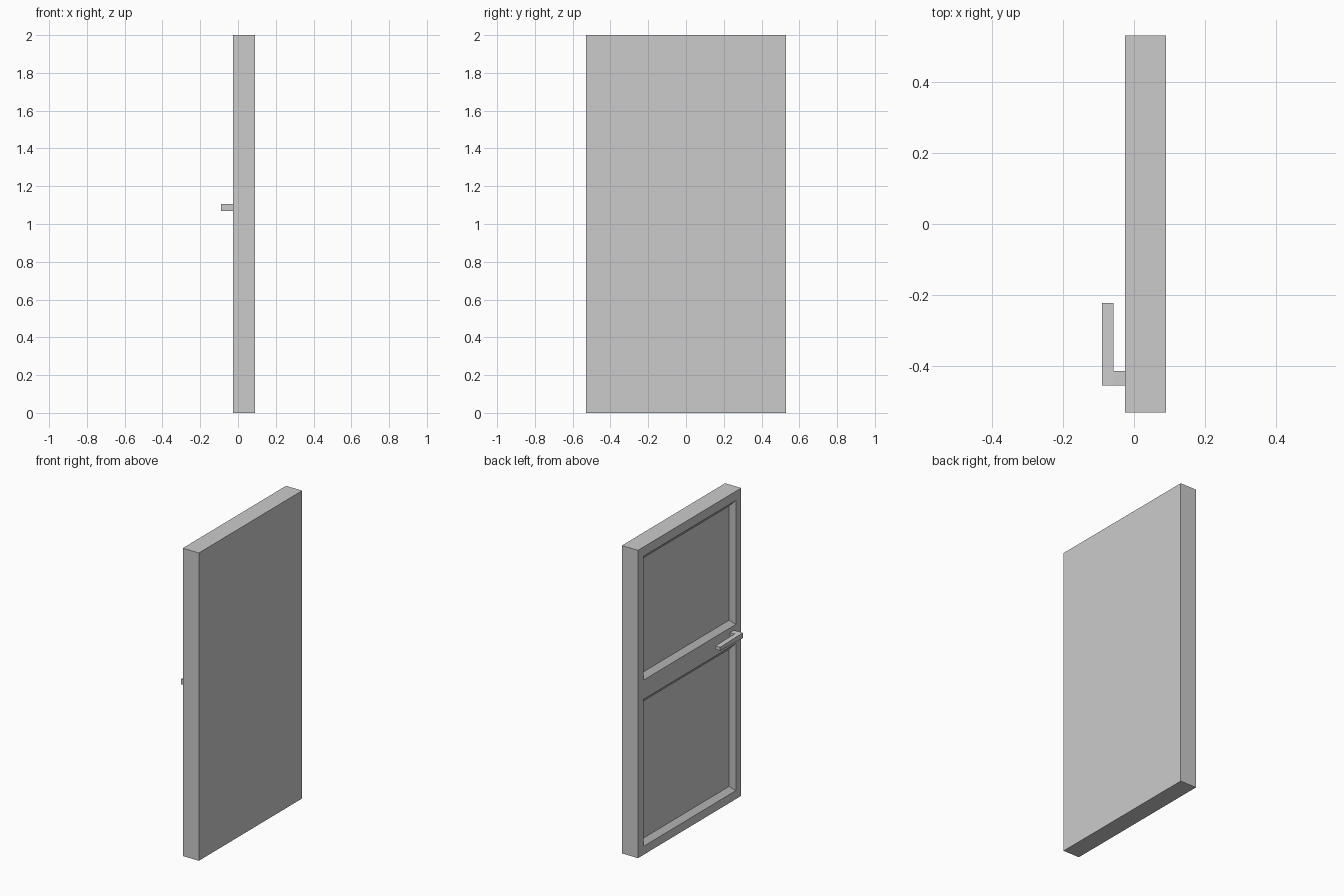
import bpy, bmesh
from mathutils import Vector

if "Cube" in bpy.data.objects:
    bpy.data.objects.remove(bpy.data.objects["Cube"])

FRONT, BACK = -0.026, 0.09      # leaf faces along x
HALF, TOP = 0.53, 2.0
PANELS = [(0.055, 1.01), (1.135, 1.94)]
PANEL_HALF = 0.475


def finish(bm, name):
    mesh = bpy.data.meshes.new(name)
    bm.to_mesh(mesh)
    bm.free()
    obj = bpy.data.objects.new(name, mesh)
    bpy.context.collection.objects.link(obj)
    return obj


def box(bm, lo, hi):
    lo, hi = Vector(lo), Vector(hi)
    verts = bmesh.ops.create_cube(bm, size=1)["verts"]
    for v in verts:
        v.co = Vector((lo[i] + (v.co[i] + 0.5) * (hi[i] - lo[i]) for i in range(3)))


def cut(bm, co, no):
    geom = bm.verts[:] + bm.edges[:] + bm.faces[:]
    bmesh.ops.bisect_plane(bm, geom=geom, plane_co=co, plane_no=no)


# Door leaf with two bevelled recessed panels on one face
bm = bmesh.new()
box(bm, (FRONT, -HALF, 0), (BACK, HALF, TOP))
for y in (-PANEL_HALF, PANEL_HALF):
    cut(bm, (0, y, 0), (0, 1, 0))
for span in PANELS:
    for z in span:
        cut(bm, (0, 0, z), (0, 0, 1))
bm.normal_update()
fields = []
for f in bm.faces:
    c = f.calc_center_median()
    if f.normal.x < -0.9 and abs(c.y) < PANEL_HALF and any(a < c.z < b for a, b in PANELS):
        fields.append(f)
bmesh.ops.inset_individual(bm, faces=fields, thickness=0.045, depth=-0.027)
# Merge the coplanar strips left by the cuts
bmesh.ops.recalc_face_normals(bm, faces=bm.faces[:])
finish(bm, "door_leaf")

# Lever arm, slightly thinner at its tip
bm = bmesh.new()
box(bm, (-0.09, -0.455, 1.07), (-0.057, -0.222, 1.105))
for v in bm.verts:
    if v.co.y > -0.3:
        v.co.z = 1.09 + (v.co.z - 1.09) * 0.65
finish(bm, "handle_lever")

# Stem joining the lever to the leaf
bm = bmesh.new()
box(bm, (-0.058, -0.455, 1.07), (FRONT + 0.002, -0.413, 1.105))
finish(bm, "handle_stem")
